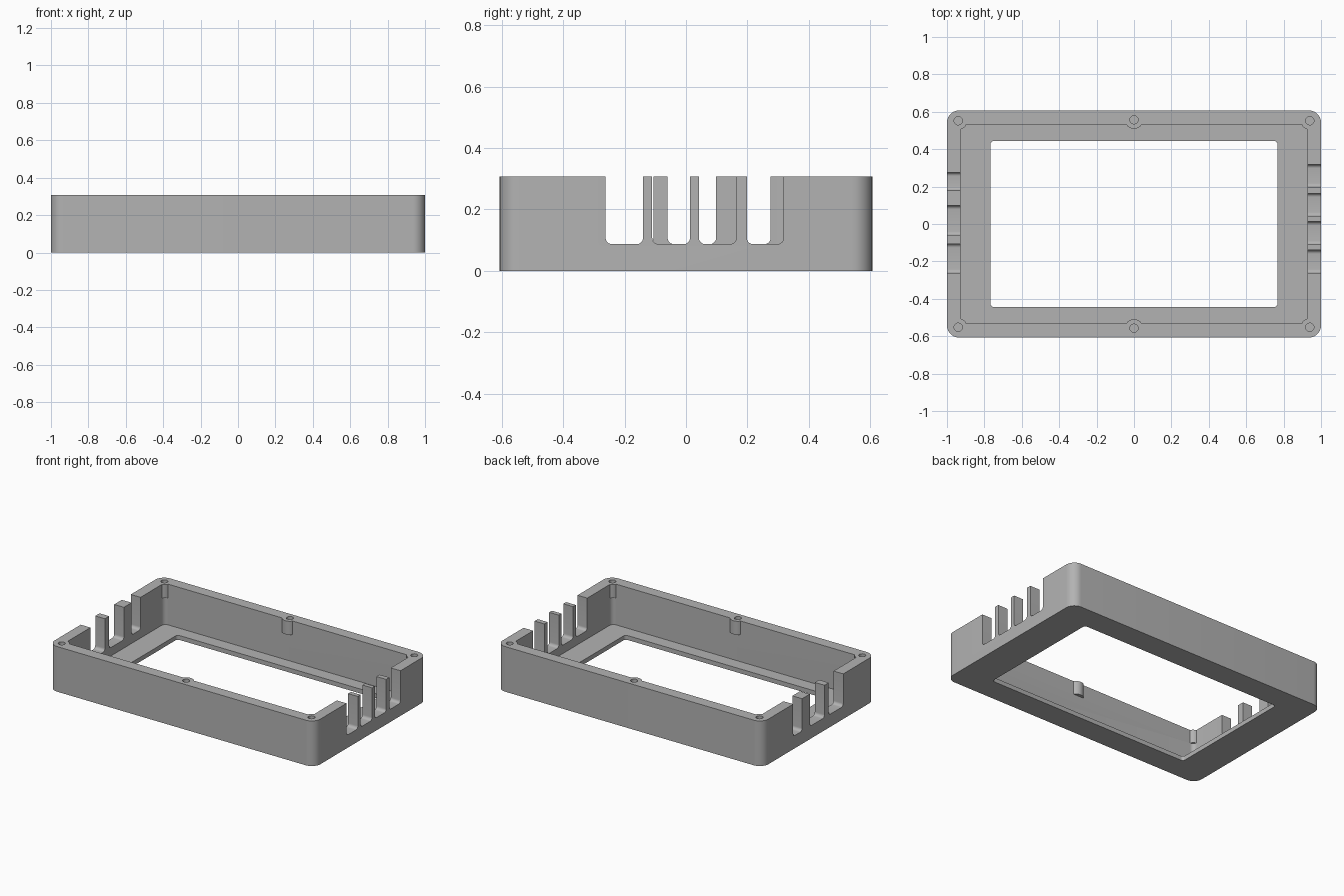
import bpy, bmesh
from math import radians, cos, sin, pi

cube = bpy.data.objects.get("Cube")
if cube:
    bpy.data.objects.remove(cube, do_unlink=True)

grey = bpy.data.materials.new("matte grey")
grey.use_nodes = True
COLOUR = (0.45, 0.45, 0.45, 1)
grey.diffuse_color = COLOUR
grey.node_tree.nodes["Principled BSDF"].inputs["Base Color"].default_value = COLOUR

HEIGHT, ABOVE = 0.307, 0.5


def rounded_outline(a0, a1, b0, b1, r, steps=10):
    """Counter-clockwise rectangle outline with rounded corners."""
    centres = [(a1 - r, b1 - r), (a0 + r, b1 - r), (a0 + r, b0 + r), (a1 - r, b0 + r)]
    return [(ca + r * cos((q + i / steps) * pi / 2), cb + r * sin((q + i / steps) * pi / 2))
            for q, (ca, cb) in enumerate(centres) for i in range(steps + 1)]


def circle(x, y, r, steps=40):
    return [(x + r * cos(2 * pi * i / steps), y + r * sin(2 * pi * i / steps))
            for i in range(steps)]


def prism(name, outline, low, high, along_x=False):
    """Extrude an outline along z, or along x when the outline is in y and z."""
    bm = bmesh.new()
    verts = [bm.verts.new((low, a, b) if along_x else (a, b, low)) for a, b in outline]
    face = bm.faces.new(verts)
    new = bmesh.ops.extrude_face_region(bm, geom=[face])["geom"]
    shift = (high - low, 0, 0) if along_x else (0, 0, high - low)
    bmesh.ops.translate(bm, vec=shift, verts=[v for v in new if isinstance(v, bmesh.types.BMVert)])
    bmesh.ops.recalc_face_normals(bm, faces=bm.faces)
    mesh = bpy.data.meshes.new(name)
    bm.to_mesh(mesh)
    bm.free()
    mesh.materials.append(grey)
    obj = bpy.data.objects.new(name, mesh)
    bpy.context.collection.objects.link(obj)
    return obj


def cut(target, cutter):
    """Subtract the cutter and discard it."""
    cutter.hide_render = True
    mod = target.modifiers.new("cut", 'BOOLEAN')
    mod.operation, mod.solver, mod.object = 'DIFFERENCE', 'EXACT', cutter
    bpy.context.view_layer.objects.active = target
    bpy.ops.object.modifier_apply(modifier=mod.name)
    bpy.data.objects.remove(cutter, do_unlink=True)


# Outer block of the frame
frame = prism("enclosure_frame", rounded_outline(-1, 1, -0.607, 0.607, 0.065), 0, HEIGHT)

# Screw positions: four corners and the middle of each long wall
screws = [(x, y) for y in (-0.552, 0.552) for x in (-0.94, 0.94)]
screws += [(0, -0.557), (0, 0.557)]

# Cavity, leaving a short boss hanging around each screw
cavity = prism("cavity_cutter", rounded_outline(-0.927, 0.927, -0.531, 0.531, 0.03), 0.03, ABOVE)
for x, y in screws:
    cut(cavity, prism("screw_boss", circle(x, y, 0.048), 0.215, ABOVE + 0.1))
cut(frame, cavity)

# Window through the floor
cut(frame, prism("window_cutter", rounded_outline(-0.768, 0.768, -0.444, 0.444, 0.02), -0.1, 0.1))

# Screw holes
for x, y in screws:
    cut(frame, prism("hole_cutter", circle(x, y, 0.022, 28), 0.23, ABOVE))

# Cable slots: four in the left wall, three in the right wall
left_slots = [(-0.262, -0.14), (-0.11, 0.013), (0.042, 0.164), (0.198, 0.318)]
right_slots = [(-0.262, -0.106), (-0.06, 0.098), (0.18, 0.276)]
for slots, x0, x1 in ((left_slots, 0.88, 1.1), (right_slots, -1.1, -0.88)):
    for y0, y1 in slots:
        cut(frame, prism("slot_cutter", rounded_outline(y0, y1, 0.087, ABOVE, 0.02, 6), x0, x1, True))

# Smooth the rounded walls, keep edges sharp
bpy.ops.object.select_all(action='DESELECT')
frame.select_set(True)
bpy.context.view_layer.objects.active = frame
bpy.ops.object.shade_smooth_by_angle(angle=radians(30))
